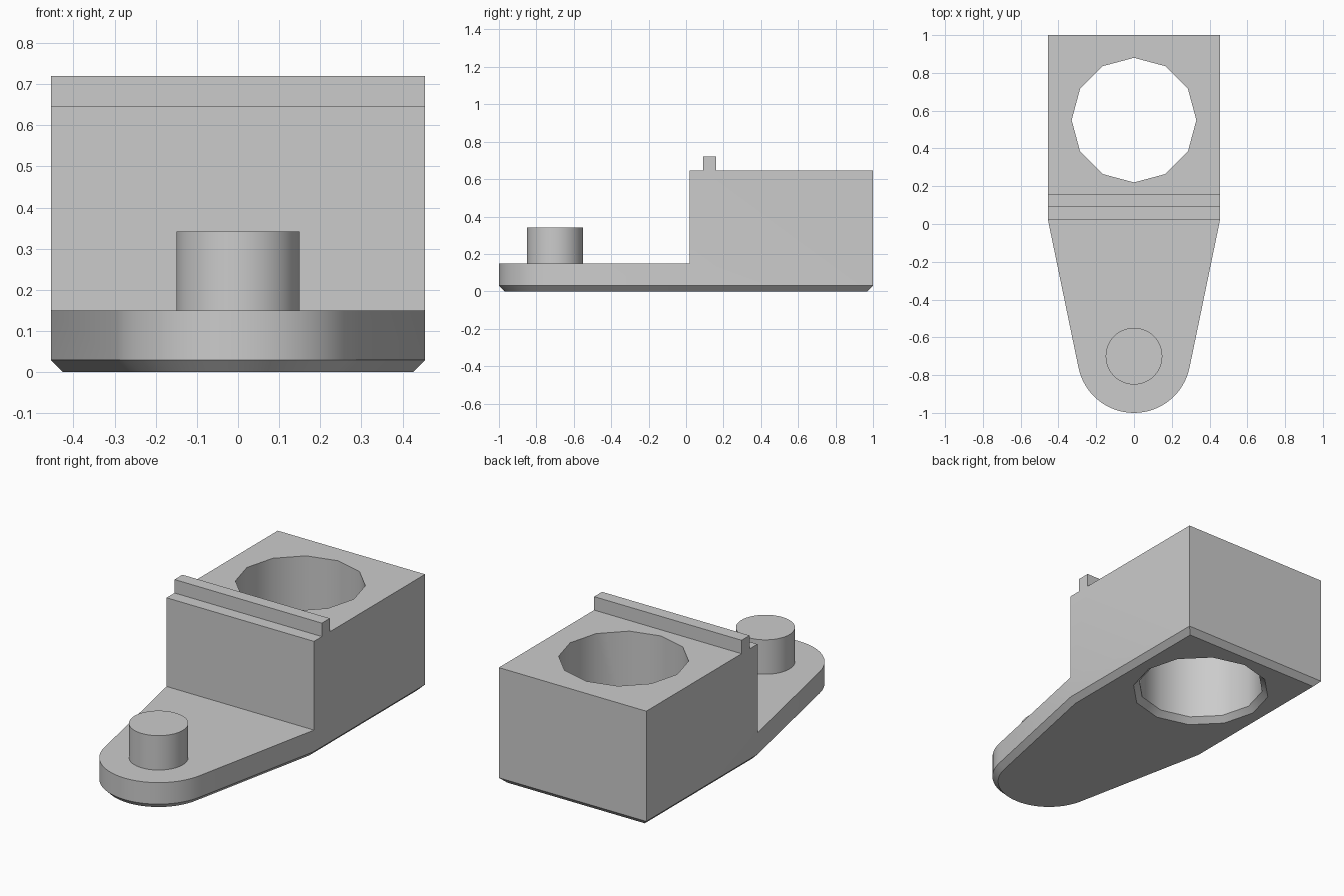
import bpy, bmesh
from math import sin, cos, pi, atan2, acos, hypot, radians

cube = bpy.data.objects.get("Cube")
if cube:
    bpy.data.objects.remove(cube, do_unlink=True)

HALF_W, STEP_Y, NOSE_Y, NOSE_R = 0.455, 0.02, -0.7, 0.3
CHAMFER = 0.03

grey = bpy.data.materials.new("plain grey")
grey.use_nodes = True
colour = (0.6, 0.6, 0.6, 1)
grey.diffuse_color = colour
grey.node_tree.nodes["Principled BSDF"].inputs["Base Color"].default_value = colour


def add_object(name, bm):
    bmesh.ops.recalc_face_normals(bm, faces=bm.faces[:])
    mesh = bpy.data.meshes.new(name)
    bm.to_mesh(mesh)
    bm.free()
    mesh.materials.append(grey)
    ob = bpy.data.objects.new(name, mesh)
    bpy.context.collection.objects.link(ob)
    return ob


def activate(ob):
    bpy.ops.object.select_all(action='DESELECT')
    ob.select_set(True)
    bpy.context.view_layer.objects.active = ob


def raise_face(bm, face, height):
    """Extrude one face straight up and return the new top."""
    top = bmesh.ops.extrude_discrete_faces(bm, faces=[face])["faces"][0]
    bmesh.ops.translate(bm, verts=top.verts[:], vec=(0, 0, height))
    return top


def split_face(bm, face, y):
    """Cut a level face across at y; return its front and rear pieces."""
    z = face.calc_center_median().z
    geom = face.verts[:] + face.edges[:] + [face]
    out = bmesh.ops.bisect_plane(bm, geom=geom, dist=1e-4,
                                 plane_co=(0, y, z), plane_no=(0, 1, 0))["geom"]
    pieces = [f for f in out if isinstance(f, bmesh.types.BMFace)]
    return sorted(pieces, key=lambda f: f.calc_center_bounds().y)


# Tapered base plate with a round nose tangent to its sides
dy = STEP_Y - NOSE_Y
tangent = atan2(dy, HALF_W) - acos(NOSE_R / hypot(HALF_W, dy))
steps = 32
sweep = pi + 2 * tangent
outline = [(HALF_W, 1), (-HALF_W, 1), (-HALF_W, STEP_Y)]
for i in range(steps + 1):
    a = pi - tangent + sweep * i / steps
    outline.append((NOSE_R * cos(a), NOSE_Y + NOSE_R * sin(a)))
outline.append((HALF_W, STEP_Y))

bm = bmesh.new()
base_verts = [bm.verts.new((x, y, 0)) for x, y in outline]
plate_top = raise_face(bm, bm.faces.new(base_verts), 0.15)
bottom = bm.faces.new(base_verts[::-1])

# Chamfer round the underside
bmesh.ops.recalc_face_normals(bm, faces=bm.faces[:])
bmesh.ops.bevel(bm, geom=bottom.edges[:], offset=CHAMFER, segments=1,
                profile=0.5, affect='EDGES', clamp_overlap=True)
plate_top = max(bm.faces, key=lambda f: f.calc_center_median().z)

# Tall rear block, then the narrow ridge across it
block_top = raise_face(bm, split_face(bm, plate_top, STEP_Y)[-1], 0.495)
ridge_foot = split_face(bm, split_face(bm, block_top, 0.09)[-1], 0.16)[0]
raise_face(bm, ridge_foot, 0.075)
bmesh.ops.dissolve_limit(bm, angle_limit=radians(0.5),
                         verts=bm.verts[:], edges=bm.edges[:])
body = add_object("bracket_body", bm)

# Twelve-sided through hole, flared at the underside
sides = 12
flare = CHAMFER / cos(pi / sides)
bm = bmesh.new()
rings = []
for r, z in ((0.33 + 2 * flare, -CHAMFER), (0.33, CHAMFER), (0.33, 0.9)):
    rings.append([bm.verts.new((r * cos(2 * pi * i / sides),
                                0.55 + r * sin(2 * pi * i / sides), z))
                  for i in range(sides)])
for low, high in zip(rings, rings[1:]):
    for i in range(sides):
        j = (i + 1) % sides
        bm.faces.new((low[i], low[j], high[j], high[i]))
bm.faces.new(rings[0][::-1])
bm.faces.new(rings[-1])
cutter = add_object("hole_cutter", bm)
cutter.hide_render = True

cut = body.modifiers.new("hole", 'BOOLEAN')
cut.operation = 'DIFFERENCE'
cut.solver = 'EXACT'
cut.object = cutter
activate(body)
bpy.ops.object.modifier_apply(modifier=cut.name)
bpy.data.objects.remove(cutter, do_unlink=True)

# Round pin on the nose
bm = bmesh.new()
ring = [bm.verts.new((0.15 * cos(2 * pi * i / 48), NOSE_Y + 0.15 * sin(2 * pi * i / 48), 0.15))
        for i in range(48)]
raise_face(bm, bm.faces.new(ring), 0.192)
pin = add_object("round_pin", bm)

for ob in (body, pin):
    activate(ob)
    bpy.ops.object.shade_smooth_by_angle(angle=radians(35))
